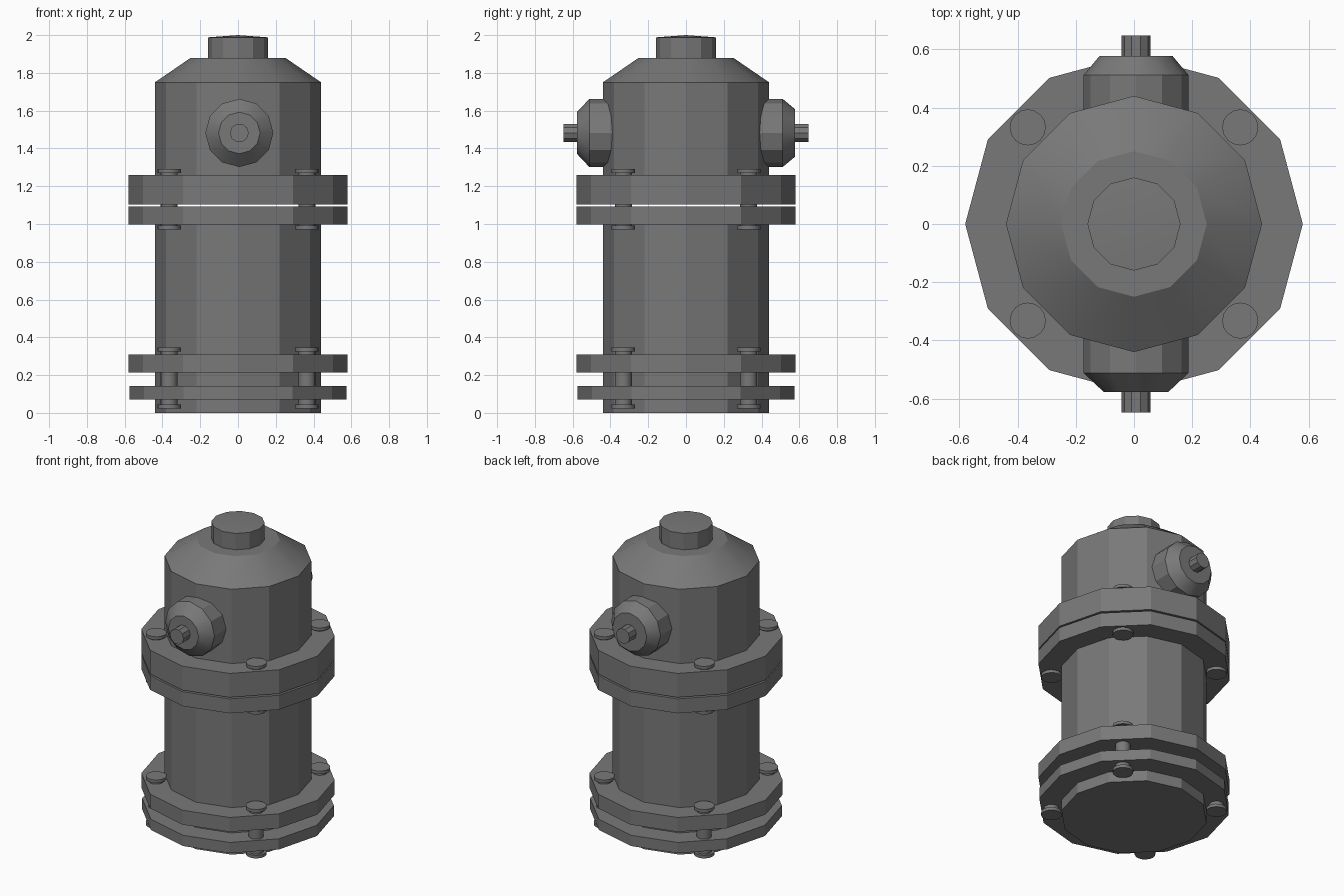
import bpy, bmesh, math
from mathutils import Matrix

cube = bpy.data.objects.get("Cube")
if cube:
    bpy.data.objects.remove(cube, do_unlink=True)

grey = bpy.data.materials.new("cast iron grey")
grey.use_nodes = True
colour = (0.19, 0.19, 0.19, 1)
grey.diffuse_color = colour
grey.node_tree.nodes["Principled BSDF"].inputs["Base Color"].default_value = colour


def lathe(name, profile, sides=12, matrix=Matrix()):
    """Closed solid from (radius, height) rings; radius 0 makes a tip."""
    bm = bmesh.new()
    rings = []
    for r, z in profile:
        if r == 0:
            rings.append([bm.verts.new((0, 0, z))])
        else:
            angles = [math.tau * i / sides for i in range(sides)]
            rings.append([bm.verts.new((r * math.cos(a), r * math.sin(a), z)) for a in angles])
    for low, high in zip(rings, rings[1:]):
        for i in range(sides):
            j = (i + 1) % sides
            if len(high) == 1:
                bm.faces.new((low[i], low[j], high[0]))
            else:
                bm.faces.new((low[i], low[j], high[j], high[i]))
    bm.faces.new(rings[0][::-1])
    if len(rings[-1]) > 1:
        bm.faces.new(rings[-1])
    bmesh.ops.transform(bm, matrix=matrix, verts=bm.verts)
    bmesh.ops.recalc_face_normals(bm, faces=bm.faces)
    mesh = bpy.data.meshes.new(name)
    bm.to_mesh(mesh)
    bm.free()
    mesh.materials.append(grey)
    obj = bpy.data.objects.new(name, mesh)
    bpy.context.collection.objects.link(obj)
    bpy.ops.object.select_all(action='DESELECT')
    obj.select_set(True)
    bpy.context.view_layer.objects.active = obj
    bpy.ops.object.shade_smooth_by_angle(angle=math.radians(29))
    return obj


# Barrel, domed bonnet and top cap
lathe("lower_barrel", [(0.44, 0), (0.44, 1.092)])
lathe("upper_barrel", [(0.44, 1.102), (0.44, 1.75), (0.25, 1.88)])
lathe("top_cap", [(0.16, 1.87), (0.16, 1.988), (0, 2.0)])

# Bolted flanges
for name, r, bottom, top in (
    ("base_flange", 0.575, 0.072, 0.143),
    ("barrel_bottom_flange", 0.58, 0.215, 0.31),
    ("barrel_top_flange", 0.58, 0.997, 1.092),
    ("bonnet_flange", 0.58, 1.102, 1.26),
):
    lathe(name, [(r, bottom), (r, top)])

# Double-headed bolts through each flange pair
for level, bottom, top in (("base", 0.024, 0.346), ("bonnet", 0.972, 1.29)):
    profile = [(0.062, bottom), (0.062, bottom + 0.02), (0.045, bottom + 0.02),
               (0.045, top - 0.02), (0.062, top - 0.02), (0.062, top)]
    for sx, side in ((1, "left"), (-1, "right")):
        for sy, end in ((-1, "front"), (1, "back")):
            lathe(f"{level}_bolt_{end}_{side}", profile, 16,
                  Matrix.Translation((0.365 * sx, 0.332 * sy, 0)))

# Front and back outlets with operating nuts
for sy, end, rim in ((-1, "front", 0.11), (1, "back", 0.125)):
    place = Matrix.Translation((0.007, 0, 1.482)) @ Matrix.Rotation(-sy * math.pi / 2, 4, 'X')
    lathe(f"{end}_outlet", [(0.18, 0.35), (0.18, 0.512), (rim, 0.578)], 12, place)
    lathe(f"{end}_outlet_nut", [(0.05, 0.57), (0.05, 0.648)], 10, place)
